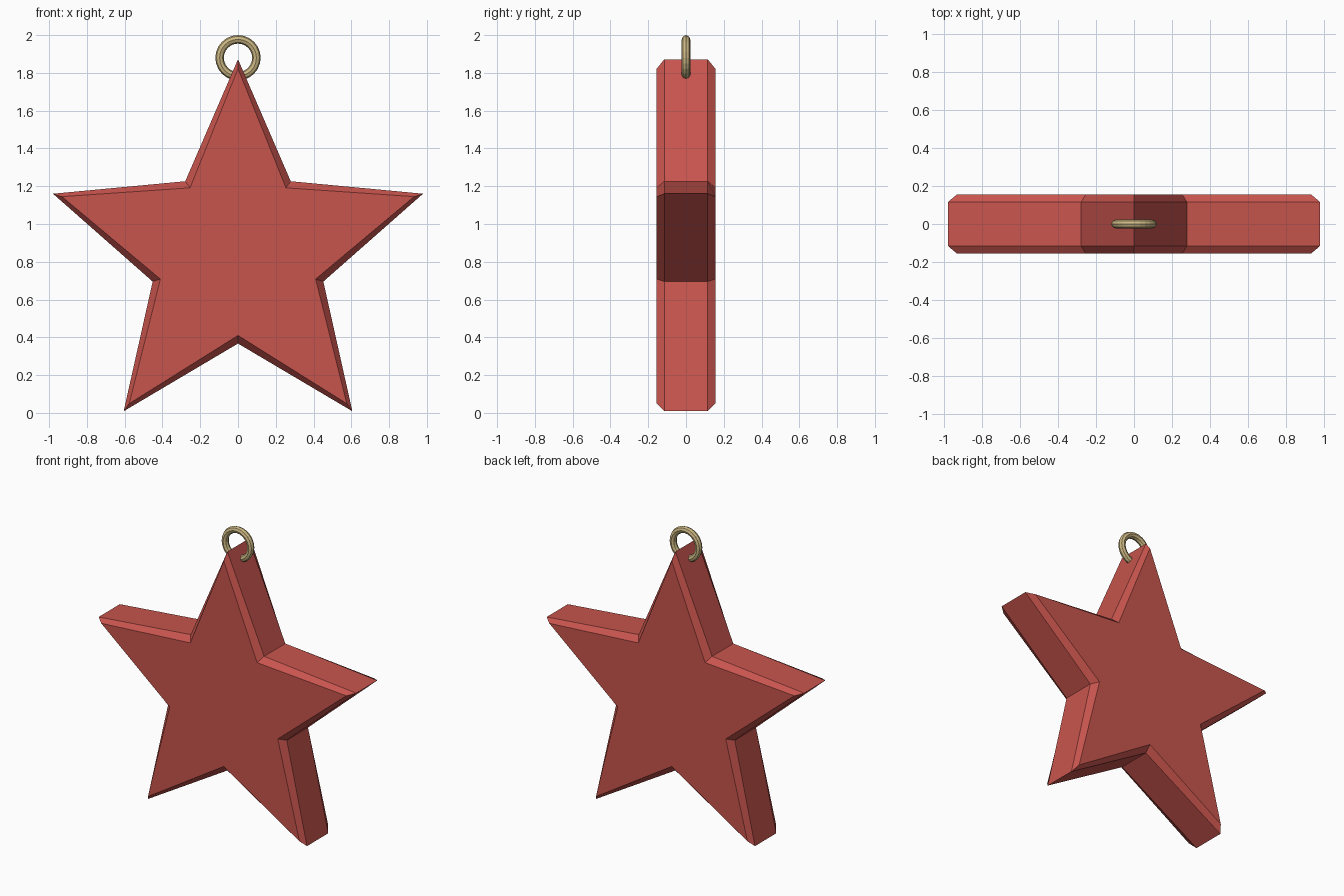
import bpy
import bmesh
from math import sin, cos, pi

cube = bpy.data.objects.get("Cube")
if cube:
    bpy.data.objects.remove(cube, do_unlink=True)

CENTRE_Z = 0.842


def material(name, colour):
    mat = bpy.data.materials.new(name)
    mat.use_nodes = True
    mat.diffuse_color = colour
    mat.node_tree.nodes["Principled BSDF"].inputs["Base Color"].default_value = colour
    return mat


red = material("warm red", (0.58, 0.09, 0.075, 1))
gold = material("pale gold", (0.61, 0.48, 0.23, 1))


def star_loop(bm, y, tip, notch):
    """Ten vertices alternating between the tips and the notches."""
    loop = []
    for i in range(10):
        r = notch if i % 2 else tip
        a = i * pi / 5
        loop.append(bm.verts.new((r * sin(a), y, CENTRE_Z + r * cos(a))))
    return loop


# Star body: straight rim with a chamfer on the front and the back
bm = bmesh.new()
loops = [star_loop(bm, *section) for section in (
    (-0.155, 0.98, 0.432), (-0.115, 1.03, 0.475),
    (0.115, 1.03, 0.475), (0.155, 0.98, 0.432))]
for a, b in zip(loops, loops[1:]):
    for i in range(10):
        j = (i + 1) % 10
        bm.faces.new((a[i], a[j], b[j], b[i]))
bm.faces.new(loops[0])
bm.faces.new(loops[-1])
bmesh.ops.recalc_face_normals(bm, faces=bm.faces)
mesh = bpy.data.meshes.new("star_body")
bm.to_mesh(mesh)
bm.free()
mesh.materials.append(red)
star = bpy.data.objects.new("star_body", mesh)
bpy.context.collection.objects.link(star)

# Hanging ring through the top tip
bpy.ops.mesh.primitive_torus_add(
    major_segments=24, minor_segments=8, major_radius=0.0975,
    minor_radius=0.0225, location=(0, 0, 1.88), rotation=(pi / 2, 0, 0))
ring = bpy.context.object
ring.name = "hanging_ring"
ring.data.materials.append(gold)
